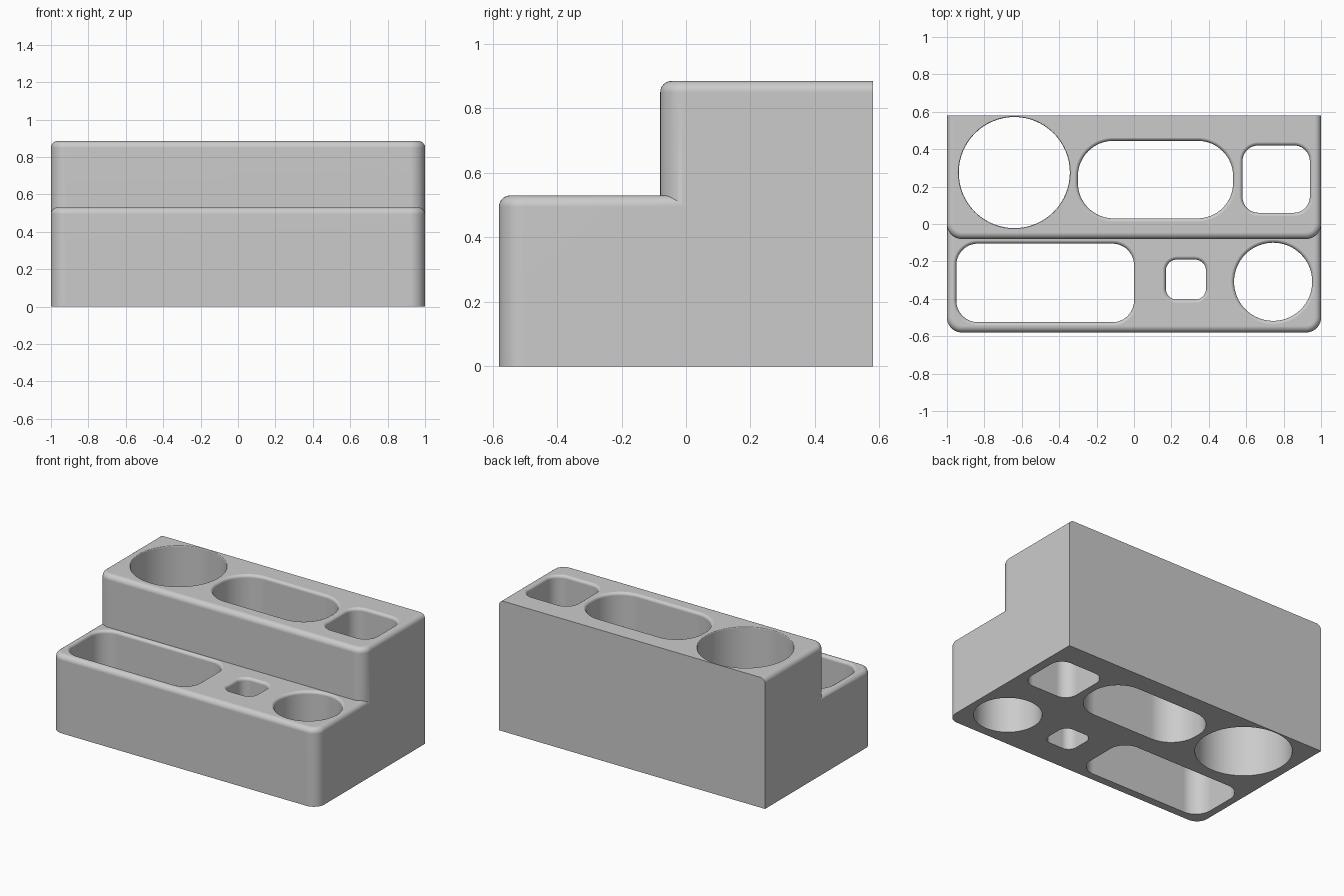
import bpy
import bmesh
from math import sin, cos, pi, radians

cube = bpy.data.objects.get("Cube")
if cube:
    bpy.data.objects.remove(cube, do_unlink=True)

grey = bpy.data.materials.new("plain grey")
grey.use_nodes = True
grey.diffuse_color = (0.6, 0.6, 0.6, 1)
grey.node_tree.nodes["Principled BSDF"].inputs["Base Color"].default_value = (0.6, 0.6, 0.6, 1)

STEPS = 6  # segments across each rounded edge


def outline(x0, x1, y0, y1, front_r, back_r, seg):
    """Rectangle with rounded front and back corners, counter-clockwise."""
    corners = [(x0, y0, 1, 1, front_r, pi), (x1, y0, -1, 1, front_r, 1.5 * pi),
               (x1, y1, -1, -1, back_r, 0), (x0, y1, 1, -1, back_r, pi / 2)]
    pts = []
    for x, y, sx, sy, r, start in corners:
        if r == 0:
            pts.append((x, y))
            continue
        for i in range(seg + 1):
            a = start + i * pi / 2 / seg
            pts.append((x + sx * r + r * cos(a), y + sy * r + r * sin(a)))
    return pts


def loft(name, rings):
    """Closed solid through a stack of (z, points) rings."""
    bm = bmesh.new()
    loops = [[bm.verts.new((x, y, z)) for x, y in pts] for z, pts in rings]
    n = len(loops[0])
    for low, high in zip(loops, loops[1:]):
        for i in range(n):
            j = (i + 1) % n
            bm.faces.new((low[i], low[j], high[j], high[i]))
    bm.faces.new(loops[0][::-1])
    bm.faces.new(loops[-1])
    bmesh.ops.remove_doubles(bm, verts=bm.verts, dist=1e-5)
    bmesh.ops.recalc_face_normals(bm, faces=bm.faces)
    mesh = bpy.data.meshes.new(name)
    bm.to_mesh(mesh)
    bm.free()
    mesh.materials.append(grey)
    obj = bpy.data.objects.new(name, mesh)
    bpy.context.collection.objects.link(obj)
    return obj


def tier(name, front, back, top, corner=0.08, fillet=0.035):
    """Block with rounded front corners and a rounded top rim, square at the back."""
    def ring(d):
        return outline(-1 + d, 1 - d, front + d, back, corner - d, 0, 10)
    rings = [(0, ring(0))]
    for i in range(STEPS + 1):
        a = i * pi / 2 / STEPS
        rings.append((top - fillet + fillet * sin(a), ring(fillet * (1 - cos(a)))))
    return loft(name, rings)


def pocket(name, x0, x1, y0, y1, r, top, fillet=0.02):
    """Cutter for a through hole whose mouth flares at the top."""
    def ring(d):
        return outline(x0 - d, x1 + d, y0 - d, y1 + d, r + d, r + d, 16)
    rings = [(-0.1, ring(0))]
    for i in range(STEPS + 1):
        a = i * pi / 2 / STEPS
        rings.append((top + 0.0005 - fillet + fillet * sin(a), ring(fillet * (1 - cos(a)))))
    rings.append((top + 0.05, ring(fillet)))
    obj = loft(name, rings)
    obj.hide_render = True
    return obj


def combine(target, other, operation):
    mod = target.modifiers.new(operation.lower(), 'BOOLEAN')
    mod.operation = operation
    mod.solver = 'EXACT'
    mod.object = other
    bpy.context.view_layer.objects.active = target
    bpy.ops.object.modifier_apply(modifier=mod.name)
    bpy.data.objects.remove(other, do_unlink=True)


# Two stepped tiers joined into one body
LOW, HIGH = 0.53, 0.885
body = tier("organizer_body", -0.08, 0.58, HIGH)
combine(body, tier("lower_tier", -0.58, 0.1, LOW), 'UNION')

# Through holes in the upper and lower tiers
holes = [
    pocket("large_round_hole", -0.937, -0.343, -0.022, 0.572, 0.297, HIGH, 0.006),
    pocket("long_oval_hole", -0.30, 0.53, 0.03, 0.445, 0.19, HIGH),
    pocket("square_hole", 0.58, 0.94, 0.06, 0.42, 0.085, HIGH),
    pocket("tray_hole", -0.95, 0.0, -0.525, -0.105, 0.115, LOW),
    pocket("small_square_hole", 0.17, 0.385, -0.405, -0.19, 0.06, LOW),
    pocket("small_round_hole", 0.535, 0.953, -0.518, -0.10, 0.209, LOW),
]
for hole in holes:
    combine(body, hole, 'DIFFERENCE')

# Smooth fillets, crisp edges, flat large faces
bpy.ops.object.select_all(action='DESELECT')
body.select_set(True)
bpy.context.view_layer.objects.active = body
bpy.ops.object.shade_smooth_by_angle(angle=radians(30))
weighted = body.modifiers.new("weighted_normals", 'WEIGHTED_NORMAL')
weighted.keep_sharp = True
